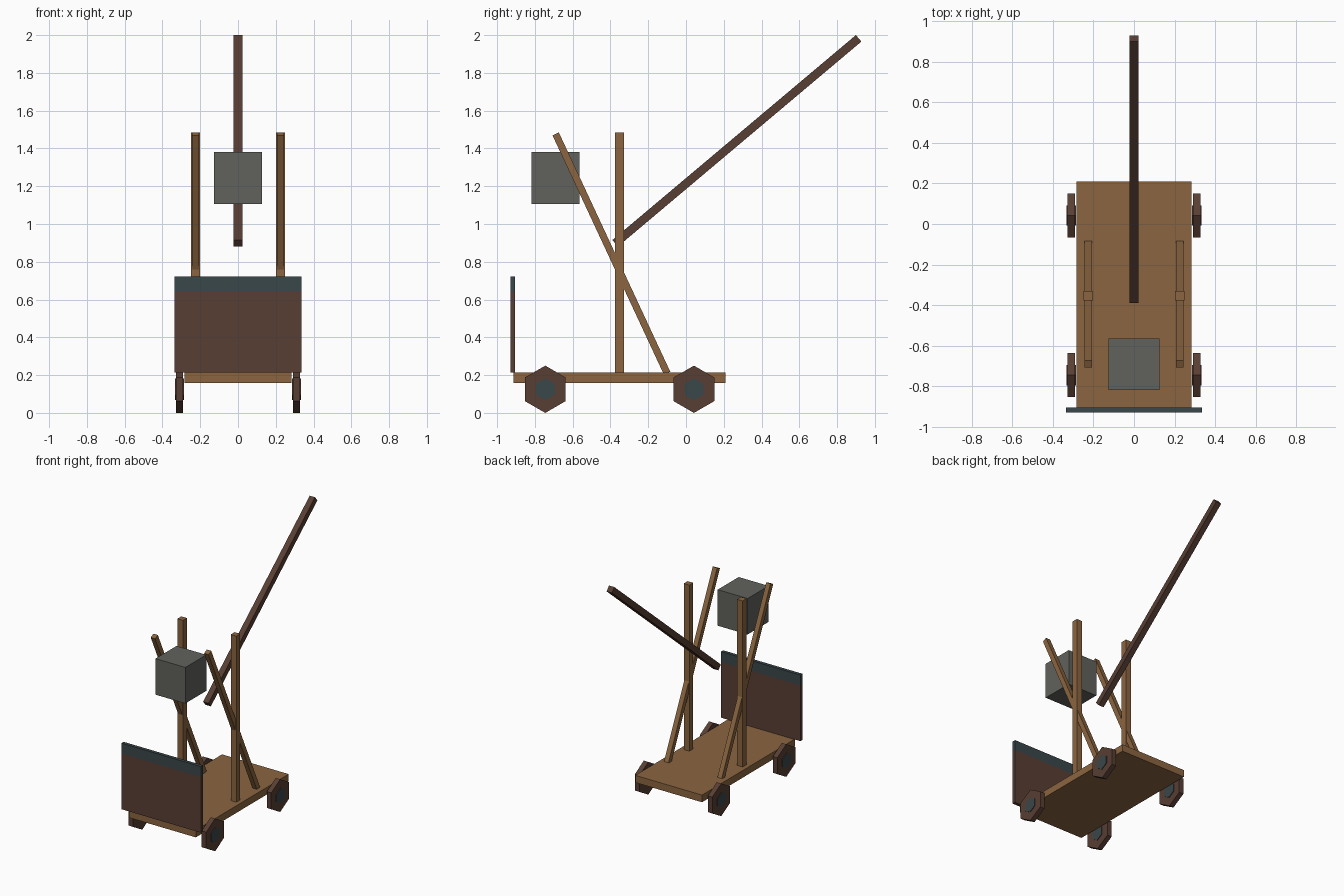
import bpy
from math import pi
from mathutils import Vector

cube = bpy.data.objects.get("Cube")
if cube:
    bpy.data.objects.remove(cube, do_unlink=True)


def linear(c):
    c /= 255
    return c / 12.92 if c <= 0.04045 else ((c + 0.055) / 1.055) ** 2.4


def make_material(name, *rgb):
    mat = bpy.data.materials.new(name)
    mat.use_nodes = True
    colour = [linear(c) for c in rgb] + [1]
    mat.diffuse_color = colour
    bsdf = mat.node_tree.nodes["Principled BSDF"]
    bsdf.inputs["Base Color"].default_value = colour
    bsdf.inputs["Roughness"].default_value = 0.9
    return mat


wood = make_material("light wood", 139, 101, 64)
dark_wood = make_material("dark wood", 88, 62, 51)
iron = make_material("blue grey iron", 58, 71, 74)
stone = make_material("grey stone", 97, 98, 92)


def box(name, centre, size, mat):
    bpy.ops.mesh.primitive_cube_add(size=1, location=centre)
    obj = bpy.context.object
    obj.name = name
    obj.scale = size
    bpy.ops.object.transform_apply(location=False, rotation=False, scale=True)
    obj.data.materials.append(mat)
    return obj


def beam(name, start, end, width, mat):
    """Square beam between two points."""
    a, b = Vector(start), Vector(end)
    obj = box(name, (a + b) / 2, (width, width, (b - a).length), mat)
    # beams only lean in the y-z plane
    obj.rotation_euler.x = Vector((0, 0, 1)).angle(b - a) * (-1 if b.y > a.y else 1)
    return obj


def hexagon(name, centre, radius, depth, mats):
    """Six-sided drum lying along x, with a corner at the top."""
    bpy.ops.mesh.primitive_cylinder_add(vertices=6, radius=radius, depth=depth,
                                        location=centre, rotation=(0, pi / 2, 0))
    obj = bpy.context.object
    obj.name = name
    bpy.ops.object.transform_apply(location=False, rotation=True, scale=False)
    # corner on the vertical axis
    if max(v.co.z for v in obj.data.vertices) < radius * 0.95:
        obj.rotation_euler.x = pi / 6
    for mat in mats:
        obj.data.materials.append(mat)
    # end caps take the last material
    for face in obj.data.polygons:
        if abs(face.normal.x) > 0.9:
            face.material_index = len(mats) - 1
    return obj


# Cart deck
box("deck", (0, -0.352, 0.186), (0.565, 1.124, 0.055), wood)

# Front shield with iron cap
box("shield", (0, -0.917, 0.428), (0.672, 0.026, 0.426), dark_wood)
box("shield_cap", (0, -0.917, 0.681), (0.672, 0.026, 0.08), iron)

# Uprights, braces and wheels on both sides
for side, sx in (("left", 1), ("right", -1)):
    x = 0.226 * sx
    beam(side + "_post", (x, -0.353, 0.21), (x, -0.353, 1.485), 0.047, wood)
    beam(side + "_brace", (x, -0.1, 0.21), (x, -0.69, 1.477), 0.037, wood)
    for end, y in (("front", -0.745), ("back", 0.042)):
        place = (0.309 * sx, y, 0.125)
        hexagon(f"{end}_{side}_wheel", place, 0.125, 0.038, [dark_wood])
        hexagon(f"{end}_{side}_hub", place, 0.058, 0.048, [dark_wood, iron])

# Throwing arm and counterweight
beam("throwing_arm", (0, -0.375, 0.898), (0, 0.914, 1.983), 0.045, dark_wood)
box("counterweight", (0, -0.691, 1.243), (0.253, 0.253, 0.276), stone)
